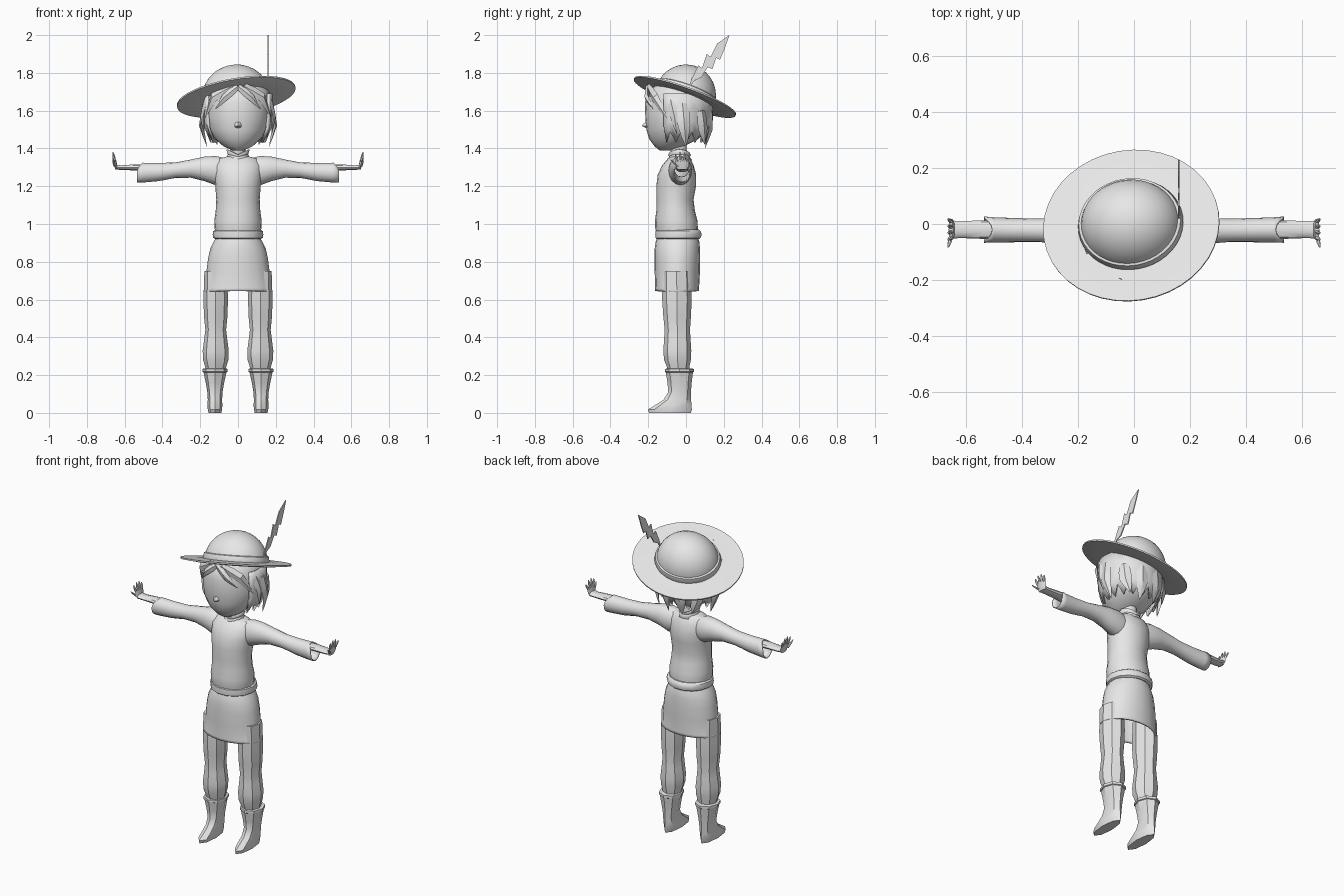
import bpy, bmesh
from math import sin, cos, pi, radians
from mathutils import Vector

if "Cube" in bpy.data.objects:
    bpy.data.objects.remove(bpy.data.objects["Cube"], do_unlink=True)

GREY = (0.8, 0.8, 0.8, 1)
clay = bpy.data.materials.new("plain grey")
clay.use_nodes = True
clay.diffuse_color = GREY
clay.node_tree.nodes["Principled BSDF"].inputs["Base Color"].default_value = GREY


def finish(name, bm, angle=35, thick=0):
    """Turn a bmesh into a shaded, coloured object."""
    bmesh.ops.recalc_face_normals(bm, faces=bm.faces)
    mesh = bpy.data.meshes.new(name)
    bm.to_mesh(mesh)
    bm.free()
    mesh.materials.append(clay)
    mesh.shade_smooth()
    mesh.set_sharp_from_angle(angle=radians(angle))
    obj = bpy.data.objects.new(name, mesh)
    bpy.context.collection.objects.link(obj)
    if thick:
        mod = obj.modifiers.new("thickness", "SOLIDIFY")
        mod.thickness = thick
    return obj


def skin(name, rings, start=True, end=True, closed=True, **kw):
    """Bridge successive rings of points, optionally capping both ends."""
    bm = bmesh.new()
    rows = [[bm.verts.new(p) for p in ring] for ring in rings]
    n = len(rows[0])
    for a, b in zip(rows, rows[1:]):
        for i in range(n if closed else n - 1):
            j = (i + 1) % n
            bm.faces.new((a[i], a[j], b[j], b[i]))
    if start:
        bm.faces.new(rows[0])
    if end:
        bm.faces.new(rows[-1])
    return finish(name, bm, **kw)


def ellipse(n):
    return [(cos(2 * pi * i / n), sin(2 * pi * i / n)) for i in range(n)]


def upright(name, rows, n=20, cx=0, **kw):
    """Loft of ellipses up z; each row is z, centre y, x radius, y radius."""
    rings = [[(cx + rx * c, cy + ry * s, z) for c, s in ellipse(n)]
             for z, cy, rx, ry in rows]
    return skin(name, rings, **kw)


def sideways(rows, n, side):
    """Rings along x; each row is x, centre y, centre z, y radius, z radius."""
    return [[Vector((side * x, cy + ry * c, cz + rz * s)) for c, s in ellipse(n)]
            for x, cy, cz, ry, rz in rows]


def lock(name, points, width):
    """Pointed, flattened strand that follows a path around the head."""
    pts = [Vector(p) for p in points]
    path = [pts[0].lerp(pts[1], .5 * k) for k in range(2)]
    path += [pts[1].lerp(pts[2], .5 * k) for k in range(3)]
    rings = []
    for p, w in zip(path, (.7, 1, .95, .6, .04)):
        out = Vector((p.x, p.y + .04, 0)).normalized()
        along = (pts[2] - pts[0]).normalized()
        across = along.cross(out).normalized() * width * w
        out = out * .012 * w
        rings.append([p + across, p + out, p - across, p - out])
    skin(name, rings)


# Head and nose
upright("head", [
    (1.39, -.11, .03, .03), (1.41, -.09, .075, .075), (1.45, -.065, .122, .13),
    (1.50, -.045, .155, .165), (1.56, -.04, .17, .175), (1.64, -.04, .172, .178),
    (1.70, -.03, .165, .17), (1.75, -.01, .135, .135), (1.80, 0, .07, .07)], n=24)
skin("nose", [[(.03 * k * c, -.235 + .04 * k, 1.52 + (.04 if s > 0 else .02) * k * s)
               for c, s in ellipse(8)] for k in (.08, 1)])

# Hair shell round the sides and back, with a ragged hem
hair = []
for f in (0, .35, .7, 1):
    row = []
    for i in range(23):
        t = radians(64 + i * 232 / 22)
        hem = 1.49 if i % 2 else 1.43
        z = 1.69 + (hem - 1.69) * f
        r = .182 - .4 * max(0, 1.52 - z)
        row.append((r * sin(t), -.04 - r * cos(t), z))
    hair.append(row)
skin("hair_shell", hair, start=False, end=False, closed=False, thick=.012)

# Loose locks, mirrored
for side, tag in ((1, "left"), (-1, "right")):
    strands = {
        "inner_fringe": ([(0, -.205, 1.73), (.07, -.208, 1.67), (.12, -.175, 1.61)], .02),
        "outer_fringe": ([(.03, -.2, 1.73), (.13, -.165, 1.67), (.175, -.1, 1.56)], .028),
        "temple_lock": ([(.17, -.08, 1.66), (.188, -.06, 1.57), (.18, -.05, 1.48)], .025),
        "ear_lock": ([(.178, -.02, 1.64), (.195, -.01, 1.52), (.165, 0, 1.41)], .035),
        "nape_side_lock": ([(.14, .08, 1.6), (.135, .09, 1.5), (.11, .1, 1.42)], .035),
        "nape_lock": ([(.05, .13, 1.6), (.05, .13, 1.5), (.045, .1, 1.4)], .035)}
    for label, (path, width) in strands.items():
        lock(tag + "_" + label, [(side * x, y, z) for x, y, z in path], width)

# Hat: brim, band and dome in one profile, tipped up at the front and left
TILT = Vector((0, 0, 1)).rotation_difference(Vector((-.17, .36, 1)))


def hat_part(name, rows, **kw):
    obj = upright(name, rows, n=40, **kw)
    obj.data.transform(TILT.to_matrix().to_4x4())
    obj.location = (-.01, -.005, 1.675)


hat_part("hat_brim", [
    (-.008, 0, .165, .15), (-.014, 0, .25, .225), (-.006, 0, .318, .286),
    (.002, 0, .318, .286), (.002, 0, .25, .225), (.006, 0, .175, .16)],
    start=False, end=False)
hat_part("hat_band", [
    (0, 0, .186, .168), (.012, 0, .19, .172), (.036, 0, .184, .166),
    (.042, 0, .17, .152)], start=False, end=False)
hat_part("hat_crown", [
    (.17 * sin(a), 0, .18 * cos(a), .163 * cos(a))
    for a in (radians(k) for k in range(0, 90, 11))], start=False)

# Feather: a thin plate with ragged edges
outline = [(.015, 1.72), (.03, 1.77), (.065, 1.84), (.085, 1.825), (.11, 1.9),
           (.13, 1.885), (.165, 1.955), (.23, 2), (.205, 1.93), (.18, 1.87),
           (.16, 1.88), (.14, 1.82), (.115, 1.83), (.08, 1.775), (.045, 1.76)]
skin("feather", [[(x, y, z) for y, z in outline] for x in (.157, .163)])

# Neck and collar
upright("neck", [(1.28, -.03, .045, .045), (1.36, -.035, .04, .042),
                 (1.43, -.045, .04, .045)], n=12)
collar = [[(r * c, -.035 + r * s, z + (.028 * rise * abs(c)))
           for c, s in ellipse(12)]
          for r, z, rise in ((.062, 1.335, 0), (.048, 1.355, .5), (.056, 1.368, 1))]
skin("collar", collar, start=False, end=False, thick=.006)

# Tunic body, belt and skirt
upright("tunic", [
    (.93, -.045, .118, .108), (.98, -.05, .124, .113), (1.02, -.052, .125, .112),
    (1.07, -.055, .118, .102), (1.13, -.058, .115, .098), (1.20, -.052, .12, .105),
    (1.26, -.048, .128, .102), (1.31, -.043, .13, .084), (1.345, -.037, .105, .06),
    (1.36, -.035, .05, .045)])
upright("belt", [(.92, -.042, .12, .114), (.927, -.042, .131, .123),
                 (.945, -.04, .134, .126), (.962, -.042, .131, .123),
                 (.97, -.042, .12, .114)], n=14)
upright("skirt", [
    (.645, -.047, .184, .117), (.66, -.047, .175, .116), (.75, -.046, .167, .12),
    (.82, -.046, .158, .121), (.87, -.046, .147, .12), (.905, -.045, .13, .116),
    (.93, -.045, .115, .108)], start=False, thick=.01)

for side, tag in ((1, "left_"), (-1, "right_")):
    # Sleeve with a notched open cuff
    rings = sideways([
        (.05, -.03, 1.275, .05, .07), (.12, -.03, 1.283, .062, .077),
        (.18, -.027, 1.292, .054, .064), (.25, -.024, 1.293, .047, .048),
        (.33, -.023, 1.285, .042, .041), (.42, -.022, 1.275, .043, .048),
        (.5, -.021, 1.272, .045, .052), (.535, -.02, 1.272, .047, .053)], 16, side)
    for p in rings[-1]:
        p.x -= side * .03 * max(0, (p.z - 1.272) / .053) ** 2
    skin(tag + "sleeve", rings, end=False, thick=.006)

    # Forearm, bending up into the palm
    skin(tag + "forearm", sideways([
        (.42, -.02, 1.295, .035, .022), (.54, -.02, 1.3, .033, .017),
        (.62, -.02, 1.298, .03, .013), (.645, -.02, 1.302, .032, .013)], 10, side))
    palm = [[(side * (x + .008 * c), -.02 + w * s, z) for c, s in ellipse(8)]
            for x, z, w in ((.642, 1.288, .025), (.647, 1.31, .037), (.653, 1.338, .037))]
    skin(tag + "palm", palm)

    # Four fingers and a thumb
    digits = [("finger", -.047 + .018 * k, -.057 + .025 * k, 1.33, top)
              for k, top in enumerate((1.37, 1.38, 1.378, 1.362))]
    digits.append(("thumb", -.045, -.082, 1.305, 1.342))
    for kind, y0, y1, z0, z1 in digits:
        rings = [[(side * (.652 + .01 * f + r * c), y0 + (y1 - y0) * f + r * s,
                   z0 + (z1 - z0) * f) for c, s in ellipse(6)]
                 for f, r in ((0, .0075), (.6, .007), (1, .003))]
        skin(tag + kind, rings)

    # Baggy trouser leg with pressed pleats
    upright(tag + "trouser_leg", [
        (.75, -.05, .06, .075), (.6, -.048, .065, .078), (.51, -.047, .062, .073),
        (.44, -.046, .055, .067), (.39, -.046, .061, .07), (.33, -.046, .069, .074),
        (.28, -.045, .067, .071), (.245, -.042, .056, .06), (.21, -.04, .05, .055)],
        n=8, cx=side * .118)

    # Boot with a flared top and low toe
    upright(tag + "boot", [
        (0, -.085, .034, .111), (.018, -.085, .038, .116), (.04, -.068, .039, .097),
        (.07, -.046, .038, .073), (.11, -.034, .04, .06), (.16, -.034, .049, .064),
        (.215, -.035, .061, .072), (.218, -.035, .067, .077),
        (.233, -.035, .067, .077), (.235, -.035, .054, .06)],
        n=8, cx=side * .122)
